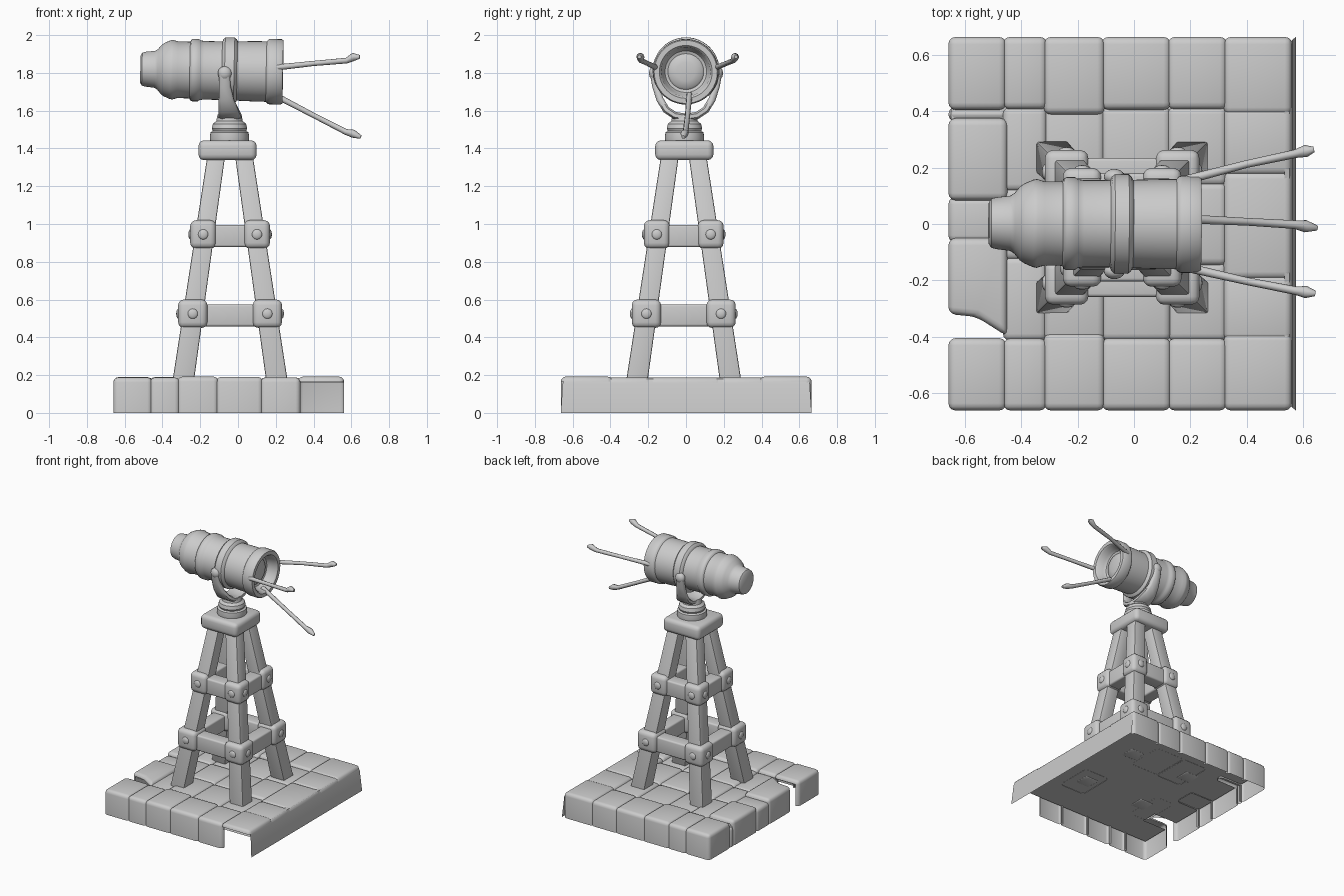
import bpy, bmesh, math, random
from mathutils import Vector

if "Cube" in bpy.data.objects:
    bpy.data.objects.remove(bpy.data.objects["Cube"])

random.seed(4)
grey = bpy.data.materials.new("stone grey")
grey.diffuse_color = (0.6, 0.6, 0.6, 1)
grey.use_nodes = True
grey.node_tree.nodes["Principled BSDF"].inputs["Base Color"].default_value = grey.diffuse_color
CX, CY = -0.042, -0.012          # tower axis


def finish(bm, name, angle=40):
    """Turn a bmesh into a smooth-shaded object."""
    bmesh.ops.recalc_face_normals(bm, faces=bm.faces)
    return link(bm, name, angle)


def link(bm, name, angle=40):
    me = bpy.data.meshes.new(name)
    bm.to_mesh(me)
    bm.free()
    me.materials.append(grey)
    ob = bpy.data.objects.new(name, me)
    bpy.context.collection.objects.link(ob)
    bpy.ops.object.select_all(action='DESELECT')
    bpy.context.view_layer.objects.active = ob
    ob.select_set(True)
    bpy.ops.object.shade_smooth_by_angle(angle=math.radians(angle))
    return ob


def prism(rings, bevel=0.0, segs=3):
    """Solid skinned over a list of equal-length vertex rings."""
    bm = bmesh.new()
    vs = [[bm.verts.new(p) for p in r] for r in rings]
    n = len(rings[0])
    for a, b in zip(vs, vs[1:]):
        for i in range(n):
            bm.faces.new((a[i], a[(i + 1) % n], b[(i + 1) % n], b[i]))
    bm.faces.new(vs[0][::-1])
    bm.faces.new(vs[-1])
    bmesh.ops.recalc_face_normals(bm, faces=bm.faces)
    if bevel:
        bmesh.ops.bevel(bm, geom=bm.edges[:], offset=bevel, segments=segs,
                        profile=0.5, affect='EDGES', clamp_overlap=True)
    return bm


def rect(cx, cy, hx, hy, z):
    return [(cx + a * hx, cy + b * hy, z) for a, b in ((-1, -1), (1, -1), (1, 1), (-1, 1))]


def block(name, cx, cy, hx, hy, z0, z1, bevel=0.025):
    return finish(prism([rect(cx, cy, hx, hy, z0), rect(cx, cy, hx, hy, z1)], bevel), name)


def lathe(name, profile, origin, axis, n=40, angle=35):
    """Revolve (along, radius) pairs around an axis."""
    bm = bmesh.new()
    q = Vector((0, 0, 1)).rotation_difference(Vector(axis))
    rings = []
    for t, r in profile:
        rings.append([bm.verts.new(Vector(origin) + q @ Vector(
            (r * math.cos(2 * math.pi * i / n), r * math.sin(2 * math.pi * i / n), t)))
            for i in range(n)])
    for a, b in zip(rings, rings[1:]):
        for i in range(n):
            bm.faces.new((a[i], a[(i + 1) % n], b[(i + 1) % n], b[i]))
    bm.faces.new(rings[0][::-1])
    bm.faces.new(rings[-1])
    return finish(bm, name, angle)


def ball(name, loc, r, scale=(1, 1, 1)):
    bm = bmesh.new()
    bmesh.ops.create_uvsphere(bm, u_segments=20, v_segments=12, radius=r)
    for v in bm.verts:
        v.co = Vector(c * s for c, s in zip(v.co, scale)) + Vector(loc)
    return finish(bm, name, 80)


# ---- hollow paving base -------------------------------------------------
X0, X1, Y0, Y1 = -0.66, 0.562, -0.663, 0.665


def stone(name, poly, top, broken=False):
    bm = prism([[(x, y, 0) for x, y in poly], [(x, y, top) for x, y in poly]])
    edges = [e for e in bm.edges if max(v.co.z for v in e.verts) > 0.01]
    bmesh.ops.bevel(bm, geom=edges, offset=0.026, segments=3, profile=0.5,
                    affect='EDGES', clamp_overlap=True)
    drop = []
    for f in bm.faces:
        c = f.calc_center_median()
        wall = abs(f.normal.z) < 0.1
        d = min(c.x - X0, c.y - Y0, Y1 - c.y)
        if f.normal.z < -0.5 or (wall and (d > 0.035 or broken)):
            drop.append(f)
    bmesh.ops.delete(bm, geom=drop, context='FACES')
    link(bm, name)


def box_stone(name, xa, xb, ya, yb, top, broken=False):
    o = 0.006                     # neighbours overlap slightly
    xa, xb = max(xa - o, X0), min(xb + o, X1)
    ya, yb = max(ya - o, Y0), min(yb + o, Y1)
    stone(name, [(xa, ya), (xb, ya), (xb, yb), (xa, yb)], top, broken)


cols = [X0, -0.46, -0.315, -0.11, 0.125, 0.325, X1]
for i, (a, b) in enumerate(zip(cols, cols[1:])):
    j = random.uniform(-0.012, 0.012)
    box_stone("front_stone", a, b, Y0, -0.405 + j, 0.187 + random.uniform(0, 0.006), i == 5)
    box_stone("back_stone", a, b, 0.405 - j, Y1, 0.187 + random.uniform(0, 0.006))
for ya, yb in ((-0.41, -0.19), (-0.19, 0.18), (0.18, 0.41)):
    box_stone("right_stone", 0.325, X1, ya, yb, 0.187)
for ya, yb, t in ((-0.06, 0.09, 0.165), (0.09, 0.37, 0.187), (0.37, 0.41, 0.15)):
    box_stone("left_stone", X0, -0.455, ya, yb, t)
stone("chipped_left_stone", [(X0, -0.32), (-0.56, -0.33), (-0.45, -0.40), (-0.45, -0.05), (X0, -0.05)], 0.187)
inner = [-0.46, -0.315, -0.11, 0.125, 0.325]
for a, b in zip(inner, inner[1:]):
    s = random.uniform(-0.03, 0.03)
    for ya, yb in ((-0.41, -0.14 + s), (-0.14 + s, 0.14 - s), (0.14 - s, 0.41)):
        box_stone("inner_stone", a, b, ya, yb, random.uniform(0.168, 0.18))

# thin bedding sheet closing the joints, and the flat right wall
bm = bmesh.new()
for xa, xb, ya, yb in ((-0.45, 0.55, -0.65, 0.65), (-0.65, -0.45, -0.65, -0.43), (-0.65, -0.45, -0.31, 0.65)):
    bm.faces.new([bm.verts.new(p) for p in rect((xa + xb) / 2, (ya + yb) / 2, (xb - xa) / 2, (yb - ya) / 2, 0.145)])
link(bm, "bedding_sheet")
bm = bmesh.new()
rows = [[bm.verts.new((x, y, z)) for y in (Y0 + e, Y1 - e)]
        for x, z, e in ((0.576, 0, 0), (0.563, 0.155, 0.01), (0.553, 0.18, 0.02), (0.535, 0.187, 0.03))]
for a, b in zip(rows, rows[1:]):
    bm.faces.new((a[0], a[1], b[1], b[0]))
link(bm, "right_wall")

# ---- trestle tower ------------------------------------------------------
for sx in (-1, 1):
    for sy in (-1, 1):
        lo, hi = 0.252, 0.072     # leg centre offsets at the bottom and top
        bm = prism([rect(CX + sx * lo, CY + sy * lo, 0.057, 0.057, 0.142),
                    rect(CX + sx * hi, CY + sy * hi, 0.047, 0.047, 1.37)], 0.008, 2)
        finish(bm, "leg")

# two rings of corner blocks, cross beams and bolts
for half, w, z0, z1 in ((0.275, 0.155, 0.45, 0.60), (0.211, 0.137, 0.87, 1.02)):
    c, zm = half - w / 2, (z0 + z1) / 2
    for s in (-1, 1):
        block("cross_beam", CX, CY + s * c, c, 0.05, z0 + 0.008, z1 - 0.025, 0.012)
        block("side_beam", CX + s * c, CY, 0.05, c, z0 + 0.008, z1 - 0.025, 0.012)
        for t in (-1, 1):
            block("corner_block", CX + s * c, CY + t * c, w / 2, w / 2, z0, z1, 0.03)
            ball("bolt", (CX + s * c, CY + t * (half - 0.002), zm), 0.027, (1, 0.45, 1))
            ball("bolt", (CX + s * (half - 0.002), CY + t * c, zm), 0.027, (0.45, 1, 1))

block("tower_cap", CX - 0.013, CY + 0.003, 0.154, 0.154, 1.338, 1.443, 0.03)

# ---- swivel and yoke ----------------------------------------------------
lathe("swivel_collar", [(1.43, 0.1), (1.455, 0.104), (1.485, 0.101), (1.492, 0.088), (1.505, 0.094),
                        (1.53, 0.088), (1.545, 0.07), (1.58, 0.063)], (CX - 0.003, -0.008, 0), (0, 0, 1))
# arm stations: y, z, half width, x centre
arm = [(0, 1.565, 0.062, -0.042), (0.06, 1.575, 0.06, -0.043), (0.105, 1.605, 0.052, -0.05),
       (0.138, 1.66, 0.04, -0.062), (0.16, 1.73, 0.031, -0.07), (0.172, 1.80, 0.028, -0.072)]
path = [(-y, z, w, x) for y, z, w, x in arm[:0:-1]] + arm
rings = []
for i, (y, z, w, x) in enumerate(path):
    p, q = path[max(i - 1, 0)], path[min(i + 1, len(path) - 1)]
    n = Vector((0, -(q[1] - p[1]), q[0] - p[0])).normalized() * 0.019
    rings.append([Vector((x + w * a, y, z)) + n * b for a, b in
                  ((-1, -0.5), (-0.7, -1), (0.7, -1), (1, -0.5), (1, 0.5), (0.7, 1), (-0.7, 1), (-1, 0.5))])
finish(prism(rings), "yoke", 50)
for s in (-1, 1):
    ball("pivot_knob", (-0.07, s * 0.168, 1.798), 0.037, (1, 0.75, 1))

# ---- banded barrel with recessed muzzle ---------------------------------
barrel = [(-0.517, 0.072), (-0.508, 0.087), (-0.49, 0.092), (-0.44, 0.098), (-0.425, 0.108), (-0.405, 0.132),
          (-0.39, 0.142), (-0.36, 0.155), (-0.345, 0.158), (-0.32, 0.15), (-0.255, 0.15), (-0.25, 0.16),
          (-0.24, 0.165), (-0.21, 0.165), (-0.2, 0.158), (-0.18, 0.155), (-0.085, 0.155), (-0.08, 0.168),
          (-0.07, 0.177), (-0.02, 0.177), (-0.01, 0.168), (-0.004, 0.157), (0.1, 0.16), (0.15, 0.16),
          (0.158, 0.17), (0.17, 0.173), (0.228, 0.173), (0.238, 0.167), (0.238, 0.14), (0.228, 0.13),
          (0.185, 0.122), (0.165, 0.11), (0.16, 0.095), (0.17, 0.085), (0.178, 0.05), (0.18, 0.01)]
lathe("barrel", barrel, (0, 0, 1.81), Vector((1, -0.006, -0.02)).normalized(), 48, 38)

# ---- muzzle prongs with bent tips ---------------------------------------
for pts in ([(0.19, 0.158, 1.827), (0.40, 0.213, 1.85), (0.575, 0.25, 1.865), (0.612, 0.26, 1.885), (0.64, 0.265, 1.885)],
            [(0.19, -0.155, 1.827), (0.40, -0.203, 1.85), (0.575, -0.237, 1.865), (0.612, -0.242, 1.885), (0.645, -0.247, 1.885)],
            [(0.19, 0.018, 1.685), (0.40, 0.008, 1.575), (0.57, -0.002, 1.488), (0.61, -0.008, 1.478), (0.65, -0.014, 1.46)]):
    cu = bpy.data.curves.new("prong", 'CURVE')
    cu.dimensions = '3D'
    cu.bevel_depth, cu.bevel_resolution, cu.use_fill_caps = 0.016, 2, True
    sp = cu.splines.new('POLY')
    sp.points.add(len(pts) - 1)
    for p, co, r in zip(sp.points, pts, (1, 0.85, 0.95, 1.35, 0.6)):
        p.co, p.radius = (*co, 1), r
    cu.materials.append(grey)
    ob = bpy.data.objects.new("prong", cu)
    bpy.context.collection.objects.link(ob)
    bpy.ops.object.select_all(action='DESELECT')
    bpy.context.view_layer.objects.active = ob
    ob.select_set(True)
    bpy.ops.object.convert(target='MESH')
    bpy.ops.object.shade_smooth_by_angle(angle=math.radians(50))
